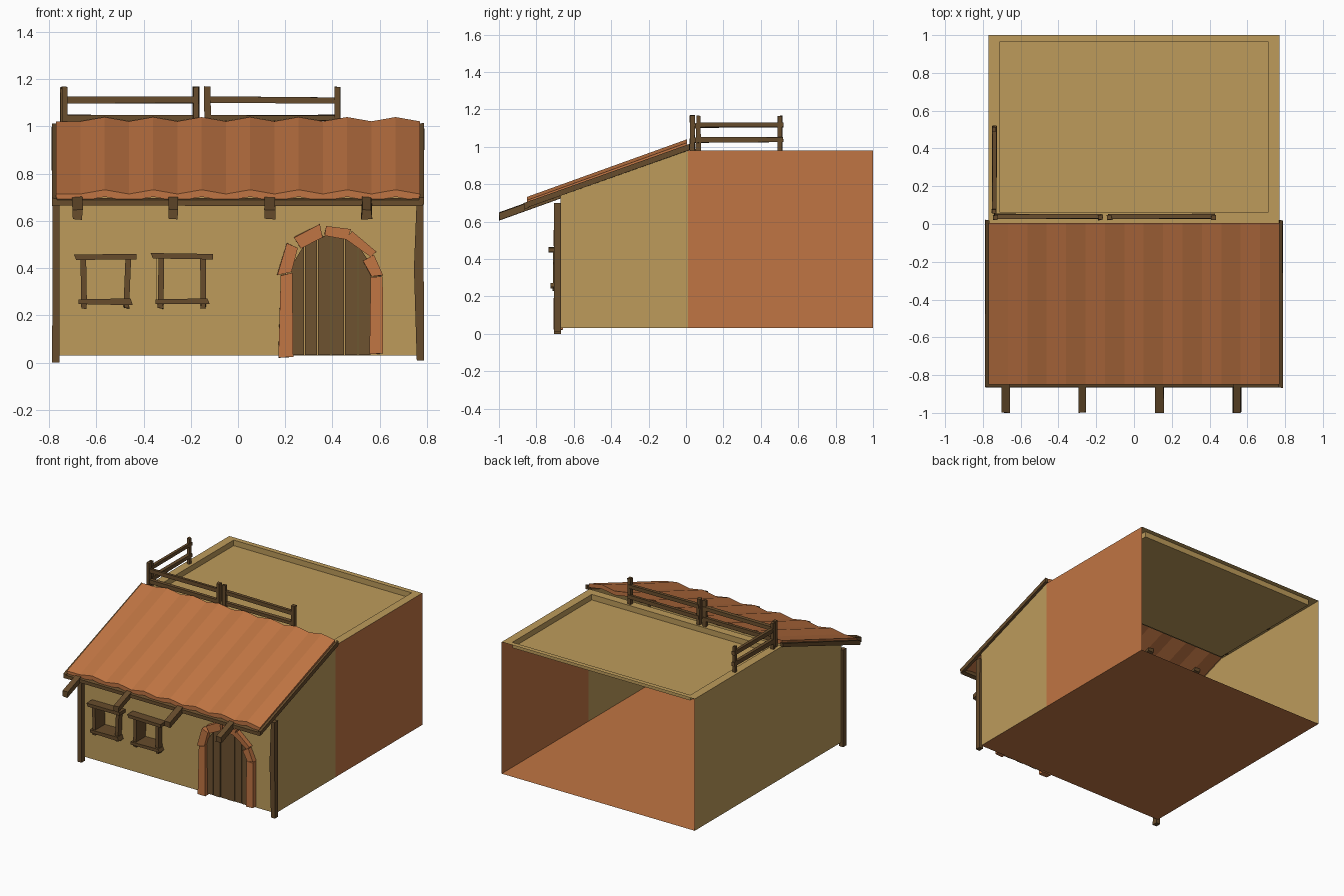
import bpy, bmesh, random
from mathutils import Vector

if "Cube" in bpy.data.objects:
    bpy.data.objects.remove(bpy.data.objects["Cube"])

random.seed(4)
SLOPE = 0.36  # rise of the lean-to roof per unit of y


def material(name, rgb):
    m = bpy.data.materials.new(name)
    m.diffuse_color = (*rgb, 1)
    m.use_nodes = True
    m.node_tree.nodes["Principled BSDF"].inputs["Base Color"].default_value = m.diffuse_color
    return m


TAN = material("plaster", (0.51, 0.33, 0.105))
CLAY = material("clay", (0.53, 0.178, 0.056))
WOOD = material("wood", (0.135, 0.072, 0.025))
DOOR = material("door_wood", (0.155, 0.085, 0.03))


def finish(bm, name, mat):
    bm.normal_update()
    me = bpy.data.meshes.new(name)
    bm.to_mesh(me)
    bm.free()
    me.materials.append(mat)
    ob = bpy.data.objects.new(name, me)
    bpy.context.collection.objects.link(ob)
    return ob


def sheet(name, polys, mat):
    """Open surface made of polygons."""
    bm = bmesh.new()
    for p in polys:
        bm.faces.new([bm.verts.new(c) for c in p])
    bmesh.ops.remove_doubles(bm, verts=bm.verts, dist=1e-4)
    return finish(bm, name, mat)


def prism(name, profile, y0, y1, mat, shear=0.0, jitter=0.0):
    """Profile in xz pushed from y0 to y1, optionally sloped along y."""
    bm = bmesh.new()
    rings = [[bm.verts.new((x, y, z + shear * y)) for x, z in profile] for y in (y0, y1)]
    n = len(profile)
    bm.faces.new(rings[0])
    bm.faces.new(rings[1][::-1])
    for i in range(n):
        j = (i + 1) % n
        bm.faces.new((rings[0][i], rings[1][i], rings[1][j], rings[0][j]))
    for v in bm.verts:
        v.co += Vector([random.uniform(-jitter, jitter) for _ in range(3)])
    bmesh.ops.recalc_face_normals(bm, faces=bm.faces)
    return finish(bm, name, mat)


def box(name, x0, x1, y0, y1, z0, z1, mat=WOOD, shear=0.0, jitter=0.003):
    return prism(name, [(x0, z0), (x1, z0), (x1, z1), (x0, z1)], y0, y1, mat, shear, jitter)


W, YF, YB, ZF, ZT = 0.77, -0.67, 1.0, 0.03, 0.98
ZE = ZT + SLOPE * YF  # eaves height of the front wall

# Side walls and floor (the back is open)
def side(x, y0, y1):
    pts = [(x, y0, ZF), (x, y1, ZF), (x, y1, ZT)]
    return pts + ([(x, 0, ZT), (x, y0, ZE)] if y0 < 0 else [(x, y0, ZT)])

sheet("left_wall", [side(-W, YF, YB)[::-1]], TAN)
sheet("right_wall_front", [side(W, YF, 0.01)], TAN)
sheet("right_wall_back", [side(W, 0.01, YB)], CLAY)
sheet("floor", [[(-W, YF, ZF), (W, YF, ZF), (W, YB, ZF), (-W, YB, ZF)]], CLAY)

# Front wall with two window niches
xs = [-W, -0.66, -0.465, -0.345, -0.14, W]
zs = [ZF, 0.26, 0.445, ZE]
faces = []
for i in range(5):
    for j in range(3):
        a, b, c, d = xs[i], xs[i + 1], zs[j], zs[j + 1]
        quad = [(a, c), (b, c), (b, d), (a, d)]
        niche = j == 1 and i in (1, 3)
        yy = YF + 0.07 * niche
        faces.append([(x, yy, z) for x, z in quad])
        if niche:
            for k in range(4):
                p, q = quad[k], quad[(k + 1) % 4]
                faces.append([(p[0], YF, p[1]), (q[0], YF, q[1]),
                              (q[0], yy, q[1]), (p[0], yy, p[1])])
sheet("front_wall", faces, TAN)

# Flat roof terrace: rim, inner step and deck
def loop(x, y0, y1, z):
    return [(-x, y0, z), (x, y0, z), (x, y1, z), (-x, y1, z)]

loops = [loop(W, 0, YB, ZT), loop(0.71, 0.06, 0.965, ZT), loop(0.71, 0.06, 0.965, ZT - 0.04)]
faces = [loops[2]]
for A, B in zip(loops, loops[1:]):
    for k in range(4):
        m = (k + 1) % 4
        faces.append([A[k], A[m], B[m], B[k]])
sheet("terrace", faces, TAN)

# Ridged clay roof: zigzag profile pushed down the slope
N = 15
top = [(-W + 2 * W * i / N, 1.02 + (0.018 if i % 2 == 0 and i else 0)) for i in range(N + 1)]
prism("tile_roof", top + [(x, z - 0.03) for x, z in reversed(top)], -0.85, 0.005, CLAY, SLOPE)

# Wooden roof frame and projecting beams
for s in (-1, 1):
    a, b = sorted((s * 0.768, s * 0.787))
    box("roof_side_rail", a, b, -0.865, 0.02, 0.978, 1.008, shear=SLOPE)
box("roof_front_rail", -0.785, 0.78, -0.865, -0.84, 0.976, 1.0, shear=SLOPE, jitter=0.001)
for x in (-0.68, -0.275, 0.135, 0.545):
    box("roof_beam", x - 0.021, x + 0.021, -0.998, -0.15, 0.966, 1.006, shear=SLOPE)

# Corner posts
prism("left_corner_post", [(-0.787, 0), (-0.755, 0), (-0.757, 0.7), (-0.785, 0.7)], -0.705, -0.667, WOOD)
prism("right_corner_post", [(0.757, 0.01), (0.788, 0.01), (0.785, 0.7), (0.757, 0.7),
                            (0.745, 0.4)], -0.705, -0.667, WOOD)

# Window frames
for dx, tilt in ((0, 0.0), (0.325, 0.006)):
    prism("window_lintel", [(dx - 0.685, 0.435 + tilt), (dx - 0.43, 0.437),
                            (dx - 0.43, 0.46), (dx - 0.695, 0.458 + tilt)], -0.735, -0.66, WOOD)
    prism("window_sill", [(dx - 0.675, 0.248), (dx - 0.445, 0.243 + tilt),
                          (dx - 0.455, 0.272), (dx - 0.675, 0.268)], -0.725, -0.602, WOOD)
    for x in (-0.652, -0.472):
        lean = random.uniform(-0.008, 0.008)
        prism("window_post", [(dx + x - 0.012, 0.26), (dx + x + 0.012, 0.26),
                              (dx + x + lean + 0.012, 0.445), (dx + x + lean - 0.012, 0.445)],
              -0.71, -0.602, WOOD)
        box("window_foot", dx + x - 0.011, dx + x + 0.011, -0.71, -0.665, 0.23, 0.25)

# Plank door following the arch
def arch(x):
    t = abs(x - 0.395) / 0.175
    return 0.375 + 0.165 * max(0.0, 1 - t ** 2.2) ** 0.6

w = 0.34 / 6
for i in range(6):
    a, b = 0.226 + i * w, 0.226 + (i + 1) * w - 0.004
    prism("door_plank", [(a, 0.033), (b, 0.033), (b, arch(b)), (a, arch(a))],
          -0.68 - 0.003 * (i % 2), -0.66, DOOR)

# Stone surround of the door
stones = [
    [(0.17, 0.022), (0.235, 0.025), (0.23, 0.38), (0.182, 0.37)],
    [(0.165, 0.37), (0.228, 0.385), (0.252, 0.485), (0.205, 0.507)],
    [(0.265, 0.485), (0.36, 0.53), (0.345, 0.585), (0.238, 0.53)],
    [(0.365, 0.538), (0.462, 0.52), (0.48, 0.565), (0.375, 0.58)],
    [(0.455, 0.525), (0.562, 0.448), (0.585, 0.468), (0.482, 0.555)],
    [(0.53, 0.43), (0.565, 0.365), (0.615, 0.37), (0.575, 0.455)],
    [(0.558, 0.035), (0.615, 0.04), (0.612, 0.365), (0.562, 0.365)],
]
for s in stones:
    prism("door_stone", s, -0.706, -0.66, CLAY, jitter=0.002)

# Terrace railings: two along the roof ridge, one along the left edge
for x0, x1 in ((-0.735, -0.178), (-0.13, 0.422)):
    for x in (x0, x1):
        box("railing_post", x - 0.013, x + 0.013, 0.022, 0.047, 0.97, 1.168)
    for z in (1.035, 1.112):
        box("railing_bar", x0 - 0.005, x1 + 0.005, 0.028, 0.052, z - 0.013, z + 0.013)
for y in (0.066, 0.502):
    box("side_railing_post", -0.752, -0.73, y - 0.012, y + 0.012, 0.97, 1.165)
for z in (1.037, 1.118):
    box("side_railing_bar", -0.75, -0.728, 0.06, 0.52, z - 0.014, z + 0.014)
